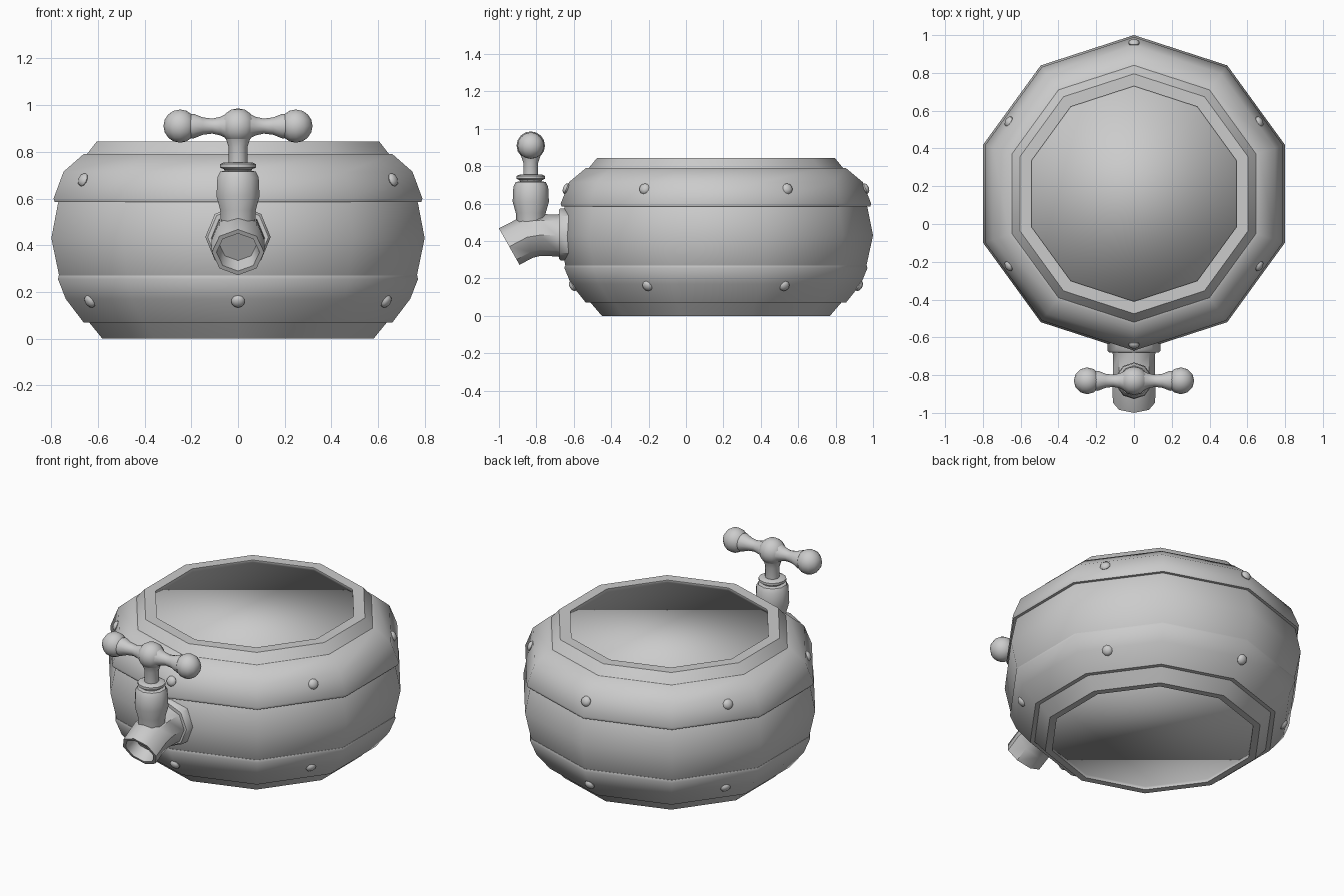
import bpy, bmesh
from math import pi, sin, cos, radians
from mathutils import Vector, Matrix

if "Cube" in bpy.data.objects:
    bpy.data.objects.remove(bpy.data.objects["Cube"])

grey = bpy.data.materials.new("plain grey")
grey.use_nodes = True
grey.diffuse_color = (0.6, 0.6, 0.6, 1)
grey.node_tree.nodes["Principled BSDF"].inputs["Base Color"].default_value = (0.6, 0.6, 0.6, 1)

CENTRE = Vector((0, 0.16, 0))     # barrel axis
VALVE = Vector((0, -0.83, 0))     # valve axis
UP = Vector((0, 0, 1))
SIDE = Vector((1, 0, 0))
FRONT = Vector((0, -1, 0))


def finish(name, bm, angle=45):
    bmesh.ops.remove_doubles(bm, verts=bm.verts, dist=0.0002)
    mesh = bpy.data.meshes.new(name)
    bm.to_mesh(mesh)
    bm.free()
    mesh.materials.append(grey)
    obj = bpy.data.objects.new(name, mesh)
    bpy.context.collection.objects.link(obj)
    bpy.ops.object.select_all(action='DESELECT')
    obj.select_set(True)
    bpy.context.view_layer.objects.active = obj
    if angle:
        bpy.ops.object.shade_smooth_by_angle(angle=radians(angle))
    else:
        bpy.ops.object.shade_smooth()
    return obj


def skin(name, rings, sides, caps=(True, True), angle=45):
    """Join rings given as (centre, axis, radius, stretch)."""
    bm = bmesh.new()
    loops = []
    for centre, axis, radius, stretch in rings:
        u = SIDE if abs(axis.x) < 0.5 else FRONT
        v = axis.cross(u).normalized()
        loops.append([bm.verts.new(centre + radius * (cos(a) * u + stretch * sin(a) * v))
                      for a in (pi / 2 + 2 * pi * i / sides for i in range(sides))])
    for a, b in zip(loops, loops[1:]):
        for i in range(sides):
            j = (i + 1) % sides
            bm.faces.new((a[i], a[j], b[j], b[i]))
    if caps[0]:
        bm.faces.new(loops[0][::-1])
    if caps[1]:
        bm.faces.new(loops[-1])
    return finish(name, bm, angle)


def lathe(name, profile, sides, origin, axis=UP, caps=(True, True), angle=45):
    return skin(name, [(origin + axis * h, axis, r, 1) for r, h in profile],
                sides, caps, angle)


def ball(name, centre, radius):
    bm = bmesh.new()
    bmesh.ops.create_uvsphere(bm, u_segments=12, v_segments=8, radius=radius,
                              matrix=Matrix.Translation(centre))
    return finish(name, bm)


# Barrel: bulging ten-sided body with a flat rim at each end
lathe("barrel_body", [(0.57, 0), (0.61, 0), (0.67, 0.07), (0.75, 0.17), (0.805, 0.27),
                      (0.84, 0.43), (0.81, 0.58), (0.755, 0.69), (0.68, 0.79),
                      (0.635, 0.845), (0.57, 0.845)], 10, CENTRE, caps=(False, False))

# Softly shaded shallow panels set into both rims
lathe("top_panel", [(0.57, 0.845), (0.57, 0.82)][::-1], 10, CENTRE, caps=(False, False))
bpy.data.objects.remove(bpy.data.objects["top_panel"])


def panel(name, rim, floor):
    bm = bmesh.new()
    loops = [[bm.verts.new(CENTRE + Vector((0.57 * cos(a), 0.57 * sin(a), z)))
              for a in (pi / 2 + 2 * pi * i / 10 for i in range(10))] for z in (rim, floor)]
    up = rim > floor
    for i in range(10):
        j = (i + 1) % 10
        quad = (loops[0][j], loops[0][i], loops[1][i], loops[1][j])
        bm.faces.new(quad if up else quad[::-1])
    bm.faces.new(loops[1] if up else loops[1][::-1])
    return finish(name, bm, None)


panel("top_panel", 0.845, 0.825)
panel("bottom_panel", 0, 0.02)

# Hoops
lathe("upper_hoop", [(0.79, 0.585), (0.825, 0.585), (0.83, 0.6), (0.785, 0.715),
                     (0.695, 0.79), (0.66, 0.79)], 10, CENTRE, caps=(False, False))
lathe("lower_hoop", [(0.65, 0.07), (0.695, 0.07), (0.775, 0.17), (0.81, 0.255),
                     (0.807, 0.27), (0.78, 0.27)], 10, CENTRE, caps=(False, False))

# Six rivets on each hoop, tilted with its slope
for hoop, z, radius, tilt in (("upper", 0.68, 0.8, 0.4), ("lower", 0.16, 0.765, -0.6)):
    for k in range(6):
        a = radians(30 + 60 * k)
        flat = radius * cos(pi / 10) / cos(radians(6)) if k % 3 != 1 else radius
        out = Vector((cos(a), sin(a), 0))
        normal = (out + UP * tilt).normalized()
        bm = bmesh.new()
        bmesh.ops.create_uvsphere(
            bm, u_segments=10, v_segments=6, radius=0.03,
            matrix=Matrix.Translation(CENTRE + out * flat + UP * z)
            @ normal.to_track_quat('Z', 'Y').to_matrix().to_4x4()
            @ Matrix.Diagonal((1, 1, 0.6, 1)))
        finish(f"{hoop}_rivet_{k + 1}", bm)

# Spout: wall flange, bent pipe and hollow mouth
lathe("spout_flange", [(0.14, 0), (0.14, 0.07), (0.13, 0.08)], 8,
      Vector((0, -0.6, 0.435)), FRONT)
down = Vector((0, -0.87, -0.49)).normalized()
bend = (FRONT + down).normalized()
mouth = Vector((0, -0.945, 0.37))
skin("spout_pipe", [(Vector((0, -0.64, 0.43)), FRONT, 0.125, 1),
                    (Vector((0, -0.69, 0.43)), FRONT, 0.112, 1),
                    (Vector((0, -0.78, 0.432)), FRONT, 0.112, 1),
                    (Vector((0, -0.85, 0.42)), bend, 0.114, 1),
                    (mouth, down, 0.112, 1),
                    (mouth, down, 0.092, 1),
                    (mouth - down * 0.07, down, 0.08, 1)], 8)

# Valve: bonnet, collar and stem
lathe("valve_bonnet", [(0.075, 0.47), (0.08, 0.55), (0.097, 0.61), (0.093, 0.69),
                       (0.08, 0.715), (0.055, 0.72)], 10, VALVE)
lathe("valve_collar", [(0.055, 0.71), (0.06, 0.725), (0.077, 0.733), (0.077, 0.747),
                       (0.06, 0.755), (0.04, 0.755)], 12, VALVE)
lathe("valve_stem", [(0.04, 0.74), (0.04, 0.82), (0.05, 0.85), (0.06, 0.88)], 12, VALVE)

# Cross handle: hub with a mirrored arm and knob
hub = VALVE + UP * 0.91
ball("handle_hub", hub, 0.076)
for label, s in (("left", 1), ("right", -1)):
    lathe(f"{label}_handle_arm", [(0.055, 0.045), (0.04, 0.075), (0.032, 0.11),
                                  (0.037, 0.15), (0.053, 0.19), (0.05, 0.22)],
          12, hub, SIDE * s)
    ball(f"{label}_handle_knob", hub + SIDE * 0.248 * s, 0.071)
